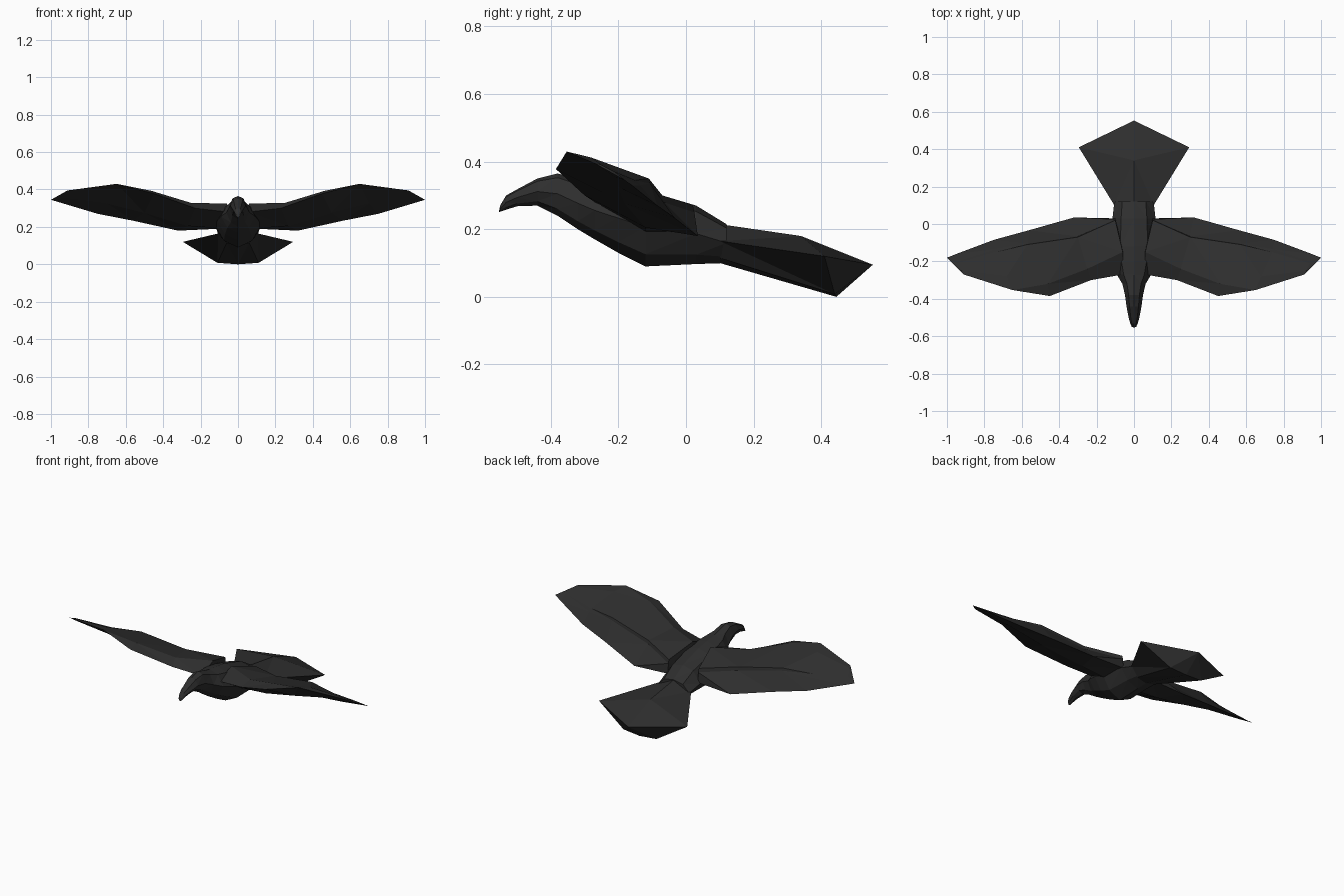
import bpy, bmesh

cube = bpy.data.objects.get("Cube")
if cube:
    bpy.data.objects.remove(cube)

# Single charcoal plumage colour
mat = bpy.data.materials.new("charcoal plumage")
mat.use_nodes = True
COLOUR = (0.027, 0.027, 0.027, 1)
mat.diffuse_color = COLOUR
bsdf = next(n for n in mat.node_tree.nodes if n.type == 'BSDF_PRINCIPLED')
bsdf.inputs["Base Color"].default_value = COLOUR
bsdf.inputs["Roughness"].default_value = 0.8


def loft(name, rings, tip=None, mirror=False):
    """Skin closed rings of equal size; finish with a cap or a single tip point."""
    bm = bmesh.new()
    loops = [[bm.verts.new(p) for p in ring] for ring in rings]
    n = len(loops[0])
    for a, b in zip(loops, loops[1:]):
        for i in range(n):
            j = (i + 1) % n
            bm.faces.new((a[i], a[j], b[j], b[i]))
    bm.faces.new(loops[0][::-1])
    if tip:
        end = bm.verts.new(tip)
        for i in range(n):
            bm.faces.new((loops[-1][i], loops[-1][(i + 1) % n], end))
    else:
        bm.faces.new(loops[-1])
    if mirror:
        copy = bmesh.ops.duplicate(bm, geom=bm.verts[:] + bm.edges[:] + bm.faces[:])
        for v in copy["geom"]:
            if isinstance(v, bmesh.types.BMVert):
                v.co.x *= -1
    bmesh.ops.triangulate(bm, faces=[f for f in bm.faces if len(f.verts) > 3])
    bmesh.ops.recalc_face_normals(bm, faces=bm.faces[:])
    mesh = bpy.data.meshes.new(name)
    bm.to_mesh(mesh)
    bm.free()
    mesh.materials.append(mat)
    obj = bpy.data.objects.new(name, mesh)
    bpy.context.collection.objects.link(obj)
    return obj


def body_ring(y, low, high, w):
    """Eight-sided cross-section, widest a little above the middle."""
    h = high - low
    half = [(0, 0), (0.62, 0.16), (1, 0.52), (0.6, 0.9), (0, 1)]
    pts = half + [(-x, z) for x, z in half[-2:0:-1]]
    return [(x * w, y, low + z * h) for x, z in pts]


# Body with neck: y, underside z, back z, half width
loft("body", [body_ring(*s) for s in (
    (-0.44, 0.270, 0.350, 0.040),
    (-0.38, 0.240, 0.365, 0.048),
    (-0.32, 0.200, 0.348, 0.062),
    (-0.27, 0.170, 0.335, 0.092),
    (-0.20, 0.130, 0.328, 0.112),
    (-0.12, 0.090, 0.315, 0.122),
    (0.03, 0.097, 0.270, 0.115),
    (0.12, 0.100, 0.215, 0.105),
)])

# Hooked beak and face
loft("beak", [body_ring(*s) for s in (
    (-0.44, 0.270, 0.350, 0.040),
    (-0.50, 0.268, 0.318, 0.029),
    (-0.532, 0.258, 0.300, 0.020),
    (-0.550, 0.252, 0.270, 0.012),
)], tip=(0, -0.554, 0.25))

# Wings: leading edge, upper surface, covert edge, covert step, trailing edge, underside
loft("wings", [
    [(0.06, -0.27, 0.28), (0.06, -0.15, 0.325), (0.10, 0.02, 0.272),
     (0.10, 0.025, 0.25), (0.10, 0.03, 0.19), (0.06, -0.12, 0.19)],
    [(0.23, -0.30, 0.30), (0.25, -0.24, 0.328), (0.30, -0.07, 0.30),
     (0.30, -0.066, 0.28), (0.32, 0.035, 0.18), (0.27, -0.12, 0.205)],
    [(0.45, -0.385, 0.378), (0.46, -0.32, 0.392), (0.57, -0.11, 0.35),
     (0.57, -0.106, 0.335), (0.56, -0.033, 0.233), (0.50, -0.18, 0.275)],
    [(0.65, -0.353, 0.43), (0.68, -0.28, 0.412), (0.74, -0.15, 0.345),
     (0.745, -0.135, 0.33), (0.75, -0.085, 0.27), (0.70, -0.20, 0.325)],
    [(0.91, -0.27, 0.395), (0.92, -0.25, 0.39), (0.94, -0.21, 0.37),
     (0.945, -0.20, 0.36), (0.95, -0.16, 0.33), (0.93, -0.21, 0.355)],
], tip=(1.0, -0.18, 0.345), mirror=True)


def tail_ring(upper, corner, lower, base):
    """Symmetric six-sided ring: top centre, side corners, lower corners, bottom."""
    mirrored = [(-p[0], p[1], p[2]) for p in (lower, corner)]
    return [upper, corner, lower, base] + mirrored


# Wedge-shaped fanned tail ending in a point
loft("tail", [
    tail_ring((0, 0.10, 0.215), (0.105, 0.10, 0.165), (0.06, 0.10, 0.115), (0, 0.10, 0.10)),
    tail_ring((0, 0.34, 0.18), (0.295, 0.41, 0.12), (0.11, 0.44, 0.008), (0, 0.445, 0.0)),
], tip=(0, 0.553, 0.095))
